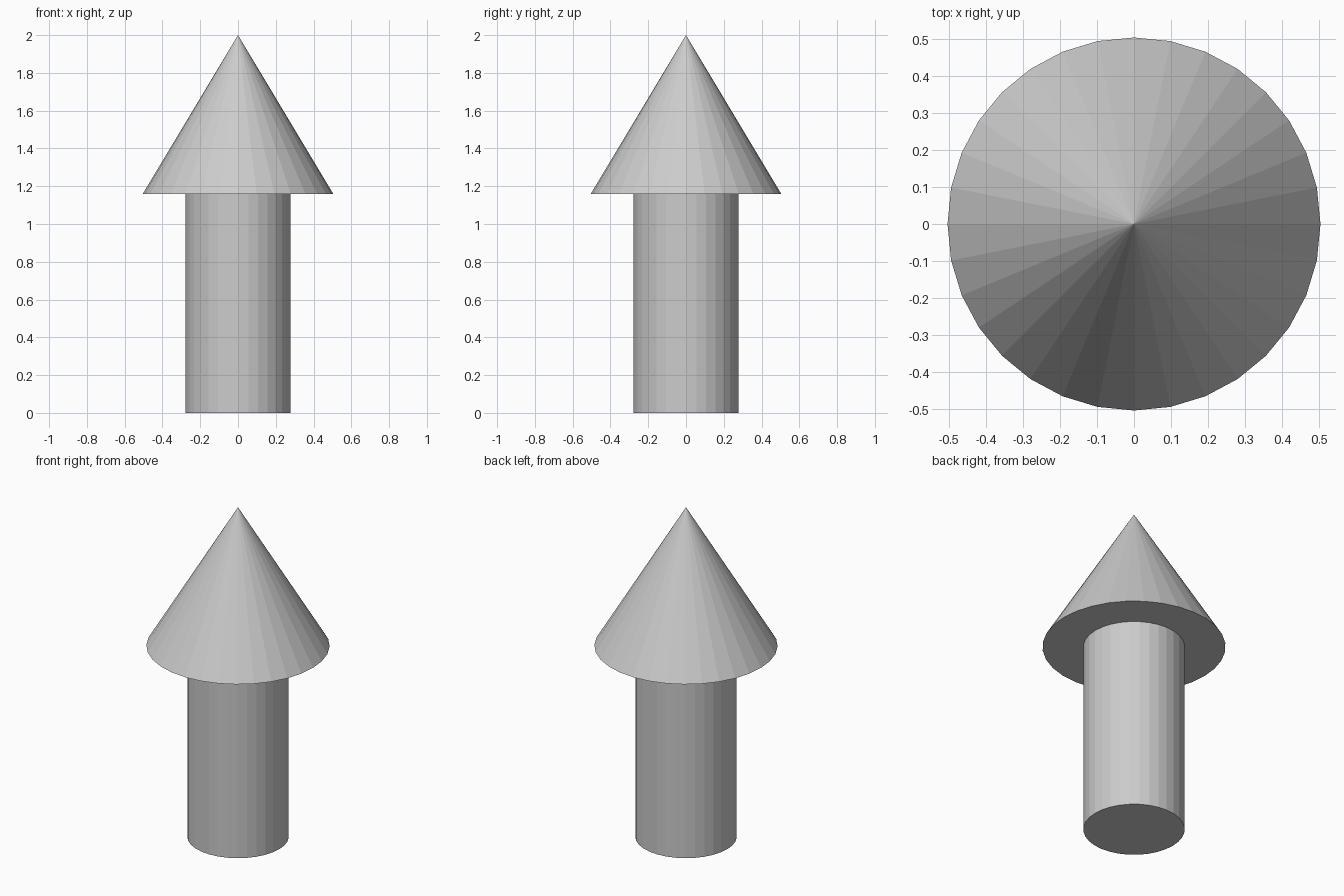
import bpy

if "Cube" in bpy.data.objects:
    bpy.data.objects.remove(bpy.data.objects["Cube"])

SIDES = 32
JOIN_Z = 1.16   # where the shaft meets the pointed head
TOP_Z = 2.0

# Shaft
bpy.ops.mesh.primitive_cylinder_add(vertices=SIDES, radius=0.279, depth=JOIN_Z,
                                    location=(0, 0, JOIN_Z / 2))
bpy.context.object.name = "shaft"

# Pointed head
bpy.ops.mesh.primitive_cone_add(vertices=SIDES, radius1=0.504, radius2=0,
                                depth=TOP_Z - JOIN_Z,
                                location=(0, 0, (JOIN_Z + TOP_Z) / 2))
bpy.context.object.name = "pointed_head"
